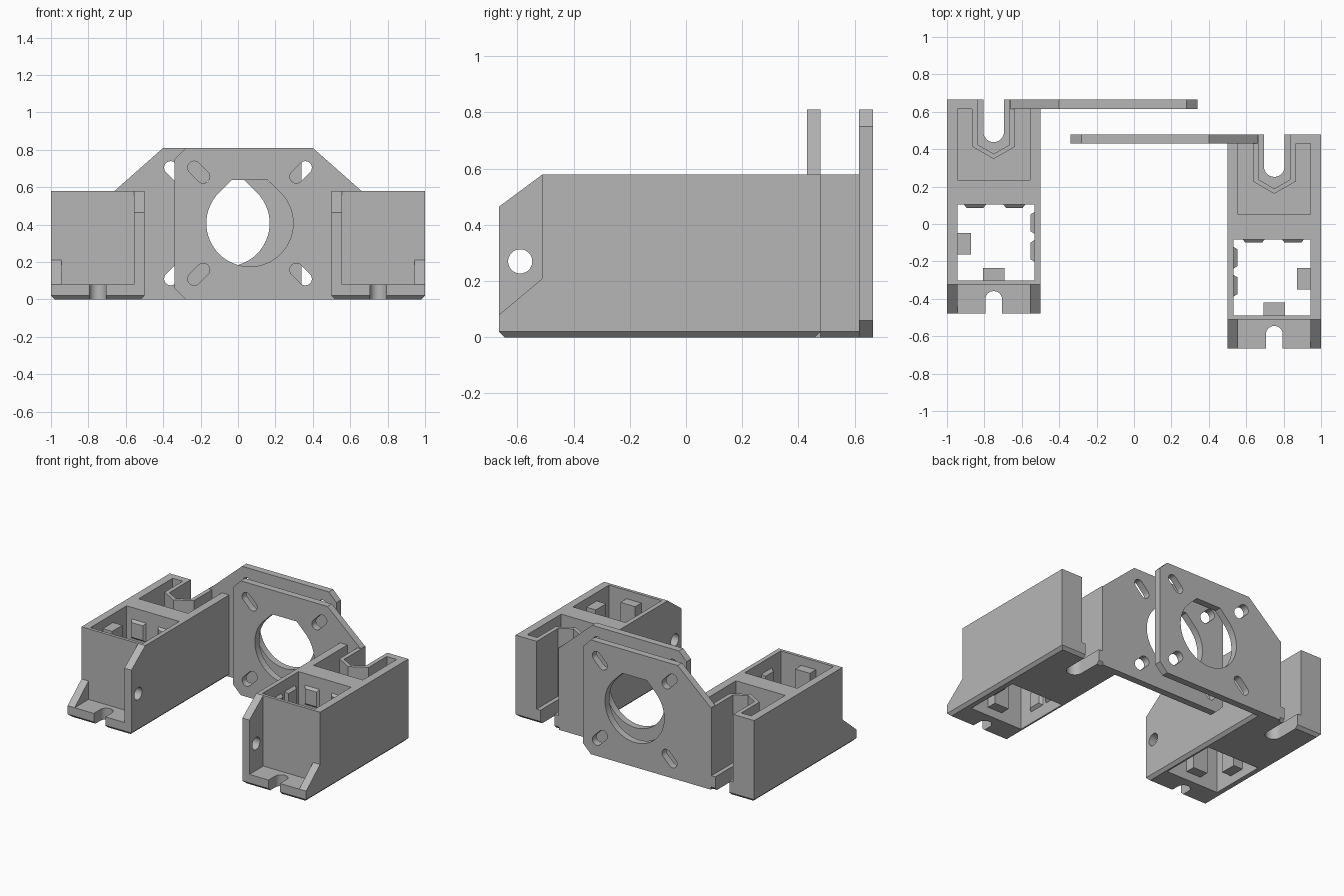
import bpy, bmesh
from math import sin, cos, pi, radians
from mathutils import Matrix, Vector

cube = bpy.data.objects.get("Cube")
if cube:
    bpy.data.objects.remove(cube)

grey = bpy.data.materials.new("plain grey")
grey.use_nodes = True
grey.diffuse_color = (0.47, 0.47, 0.47, 1)
grey.node_tree.nodes["Principled BSDF"].inputs["Base Color"].default_value = grey.diffuse_color


def new_object(name, bm):
    bmesh.ops.recalc_face_normals(bm, faces=bm.faces)
    mesh = bpy.data.meshes.new(name)
    bm.to_mesh(mesh)
    bm.free()
    mesh.materials.append(grey)
    ob = bpy.data.objects.new(name, mesh)
    bpy.context.collection.objects.link(ob)
    return ob


def prism(outline, axis, lo, hi, taper=1.0):
    """Extrude a 2D outline along an axis; taper shrinks the far end."""
    bm = bmesh.new()
    n = len(outline)
    mid = (sum(p[0] for p in outline) / n, sum(p[1] for p in outline) / n)

    def place(u, v, w):
        return {"x": (w, u, v), "y": (u, w, v), "z": (u, v, w)}[axis]
    near = [bm.verts.new(place(u, v, lo)) for u, v in outline]
    far = [bm.verts.new(place(mid[0] + (u - mid[0]) * taper, mid[1] + (v - mid[1]) * taper, hi))
           for u, v in outline]
    bm.faces.new(near)
    bm.faces.new(far[::-1])
    for i in range(n):
        j = (i + 1) % n
        bm.faces.new((near[i], near[j], far[j], far[i]))
    return new_object("helper", bm)


def rect(u0, u1, v0, v1):
    return [(u0, v0), (u1, v0), (u1, v1), (u0, v1)]


def box(x0, x1, y0, y1, z0, z1):
    return prism(rect(x0, x1, y0, y1), "z", z0, z1)


def arc(u, v, r, a0, a1, steps=24):
    angles = [radians(a0 + (a1 - a0) * i / steps) for i in range(steps + 1)]
    return [(u + r * cos(a), v + r * sin(a)) for a in angles]


def combine(target, other, operation):
    """Boolean the helper into the target and remove the helper."""
    mod = target.modifiers.new("join", "BOOLEAN")
    mod.operation, mod.solver, mod.object = operation, "EXACT", other
    dg = bpy.context.evaluated_depsgraph_get()
    dg.update()
    mesh = bpy.data.meshes.new_from_object(target.evaluated_get(dg))
    target.modifiers.clear()
    target.data = mesh
    bpy.data.objects.remove(other)


def cut(target, other):
    combine(target, other, "DIFFERENCE")


def add(target, other):
    combine(target, other, "UNION")


FRONT, BACK, TOP = -0.665, 0.479, 0.58
MID = 0.75

# Main block with chamfered bottom edges
bracket = box(0.5, 1, FRONT, BACK, 0, TOP)
bm = bmesh.new()
bm.from_mesh(bracket.data)
low = [e for e in bm.edges if all(v.co.z < 0.001 for v in e.verts)]
bmesh.ops.bevel(bm, geom=low, offset=0.02, segments=1, affect="EDGES")
bm.to_mesh(bracket.data)
bm.free()

# Motor plate
plate = prism([(0.66, 0), (0.66, TOP), (0.40, 0.81), (-0.28, 0.81), (-0.34, 0.75),
               (-0.34, 0.06), (-0.28, 0)], "y", 0.43, BACK)
add(bracket, plate)

# Motor bore with flattened top, and four diagonal slots
CX, CZ, R = 0.063, 0.407, 0.232
flat = R * (2 ** 0.5 - 1)
bore = arc(CX, CZ, R, 135, 405, 48) + [(CX + flat, CZ + R), (CX - flat, CZ + R)]
cut(bracket, prism(bore, "y", 0.3, 0.6))
for sx in (-1, 1):
    for sz in (-1, 1):
        a = 45 if sx * sz > 0 else 135
        du, dv = 0.034 * cos(radians(a)), 0.034 * sin(radians(a))
        u, v = CX + sx * 0.273, CZ + sz * 0.273
        slot = arc(u + du, v + dv, 0.035, a - 90, a + 90, 12) + \
            arc(u - du, v - dv, 0.035, a + 90, a + 270, 12)
        cut(bracket, prism(slot, "y", 0.3, 0.6))

# Front opening above the foot, side gusset, flange slope and flange hole
cut(bracket, box(0.555, 0.945, -0.8, -0.51, 0.08, 0.8))
cut(bracket, prism([(-0.51, 0.21), (-0.7, 0.051), (-0.7, 0.8), (-0.51, 0.8)], "x", 0.94, 1.1))
cut(bracket, prism([(-0.51, TOP), (-0.7, 0.439), (-0.7, 0.8), (-0.51, 0.8)], "x", 0.4, 1.1))
cut(bracket, prism(arc(-0.59, 0.27, 0.043, 0, 352.5, 47), "x", 0.4, 0.6))

# Screw notch in the foot
notch = arc(MID, -0.59, 0.045, 0, 180) + [(MID - 0.045, -0.8), (MID + 0.045, -0.8)]
cut(bracket, prism(notch, "z", -0.1, 0.2))

# Square well through the block
cut(bracket, box(0.532, 0.945, -0.488, -0.083, -0.1, 0.8))

# Ribs inside the well
add(bracket, box(0.872, 0.96, -0.35, -0.235, 0.06, 0.52))
add(bracket, box(0.692, 0.807, -0.5, -0.42, 0.06, 0.52))

# Tapered grip pads inside the well, in two rows
for z0 in (0.08, 0.36):
    for c in (0.64, 0.85):
        add(bracket, prism(rect(c - 0.06, c + 0.06, z0, z0 + 0.14), "y", -0.08, -0.1, 0.75))
    for c in (-0.18, -0.33):
        add(bracket, prism(rect(c - 0.06, c + 0.06, z0, z0 + 0.14), "x", 0.529, 0.553, 0.75))


def nut_channel(half, corner, end):
    tip = corner - half * 0.577
    return [(MID - half, end), (MID - half, corner), (MID, tip), (MID + half, corner), (MID + half, end)]


# Rear pocket with a hexagonal nut wall, open channel and bolt slot
FLOOR = 0.1
pocket = box(0.557, 0.943, 0.05, 0.43, FLOOR, 0.8)
cut(pocket, prism(nut_channel(0.115, 0.228, 0.6), "z", 0, 1))
cut(bracket, pocket)
cut(bracket, prism(nut_channel(0.085, 0.238, 0.6), "z", FLOOR, 1))
bolt = arc(MID, 0.307, 0.055, 180, 360) + [(MID + 0.055, 0.6), (MID - 0.055, 0.6)]
cut(bracket, prism(bolt, "z", -0.1, 0.3))
bracket.name = "left_bracket"

# Mirrored partner, shifted to the rear
bm = bmesh.new()
bm.from_mesh(bracket.data)
bm.transform(Matrix.Translation(Vector((0, 0.186, 0))) @ Matrix.Diagonal((-1, 1, 1, 1)))
bmesh.ops.reverse_faces(bm, faces=bm.faces)
mesh = bpy.data.meshes.new("right_bracket")
bm.to_mesh(mesh)
bm.free()
mesh.materials.clear()
mesh.materials.append(grey)
partner = bpy.data.objects.new("right_bracket", mesh)
bpy.context.collection.objects.link(partner)

# Smooth round walls, sharp edges elsewhere
bpy.ops.object.select_all(action="DESELECT")
for ob in (bracket, partner):
    ob.select_set(True)
bpy.context.view_layer.objects.active = bracket
bpy.ops.object.shade_smooth_by_angle(angle=radians(20))
